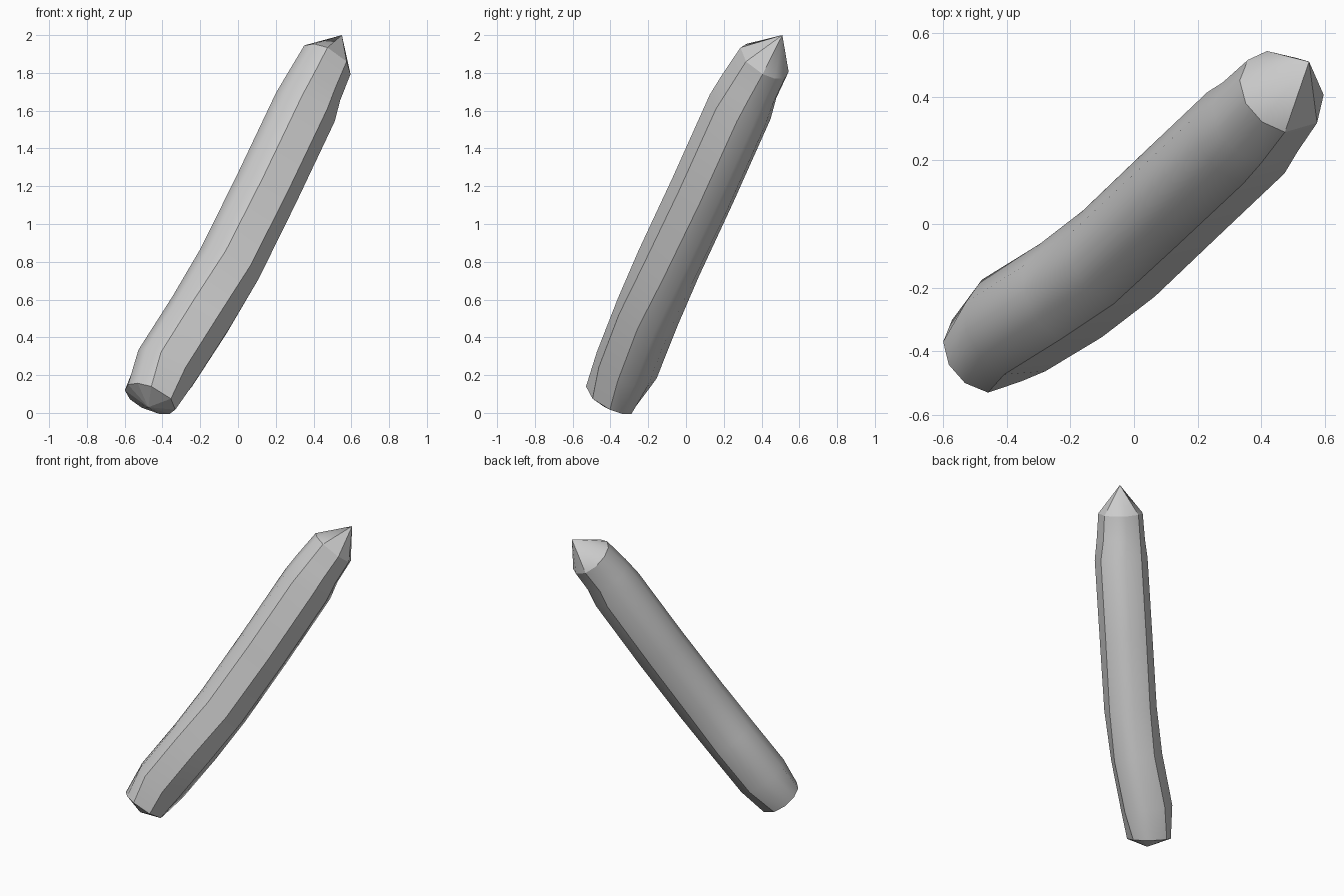
import bpy, bmesh
from math import radians, cos, sin
from mathutils import Vector

cube = bpy.data.objects.get("Cube")
if cube:
    bpy.data.objects.remove(cube)

# Single stone colour
stone = bpy.data.materials.new("stone_grey")
stone.use_nodes = True
colour = (0.6, 0.6, 0.6, 1)
stone.diffuse_color = colour
stone.node_tree.nodes["Principled BSDF"].inputs["Base Color"].default_value = colour

# Bent spine: centre and radius of every ring
spine = [
    ((-0.465, -0.40, 0.075), 0.145),
    ((-0.38, -0.32, 0.24), 0.175),
    ((-0.20, -0.21, 0.52), 0.176),
    ((-0.05, -0.095, 0.78), 0.176),
    ((0.144, 0.09, 1.175), 0.176),
    ((0.35, 0.285, 1.61), 0.176),
    ((0.395, 0.335, 1.72), 0.16),
    ((0.465, 0.415, 1.86), 0.147),
]
tip = Vector((0.55, 0.51, 2.0))
base = Vector((-0.475, -0.43, 0.03))

# Section: two wide flat facets, a rounded back and a rounded underside
angles = [0, 52, 84, 115, 147, 182, 215, 255, 285, 315]
ridges = {0, 1, 6, 9}

centres = [Vector(c) for c, r in spine]
path = [base] + centres + [tip]
count = len(angles)

bm = bmesh.new()
rings = []
for i, (centre, (c, radius)) in enumerate(zip(centres, spine)):
    along = (path[i + 2] - path[i]).normalized()
    side = Vector((along.y, -along.x, 0)).normalized()
    up = side.cross(along)
    rings.append([bm.verts.new(centre + radius * (side * cos(radians(a)) + up * sin(radians(a))))
                  for a in angles])

# Long body facets
for low, high in zip(rings, rings[1:]):
    for k in range(count):
        n = (k + 1) % count
        bm.faces.new((low[k], low[n], high[n], high[k]))

# Pointed top and blunt bottom
top, bottom = bm.verts.new(tip), bm.verts.new(base)
for k in range(count):
    n = (k + 1) % count
    bm.faces.new((rings[-1][k], rings[-1][n], top))
    bm.faces.new((rings[0][n], rings[0][k], bottom))
bmesh.ops.recalc_face_normals(bm, faces=bm.faces)

# Smooth shading, kept sharp along the ridges and around both ends
for face in bm.faces:
    face.smooth = True
ridge_verts = {ring[k] for ring in rings for k in ridges} | {top, bottom}
for edge in bm.edges:
    a, b = edge.verts
    around_end = any(a in ring and b in ring for ring in (rings[0], rings[-1]))
    if around_end or bottom in edge.verts:
        edge.smooth = False
    elif a in ridge_verts and b in ridge_verts:
        crossing = any(a in ring and b in ring for ring in rings)
        edge.smooth = crossing

mesh = bpy.data.meshes.new("crystal_shard")
bm.to_mesh(mesh)
bm.free()
mesh.materials.append(stone)
shard = bpy.data.objects.new("crystal_shard", mesh)
bpy.context.collection.objects.link(shard)
